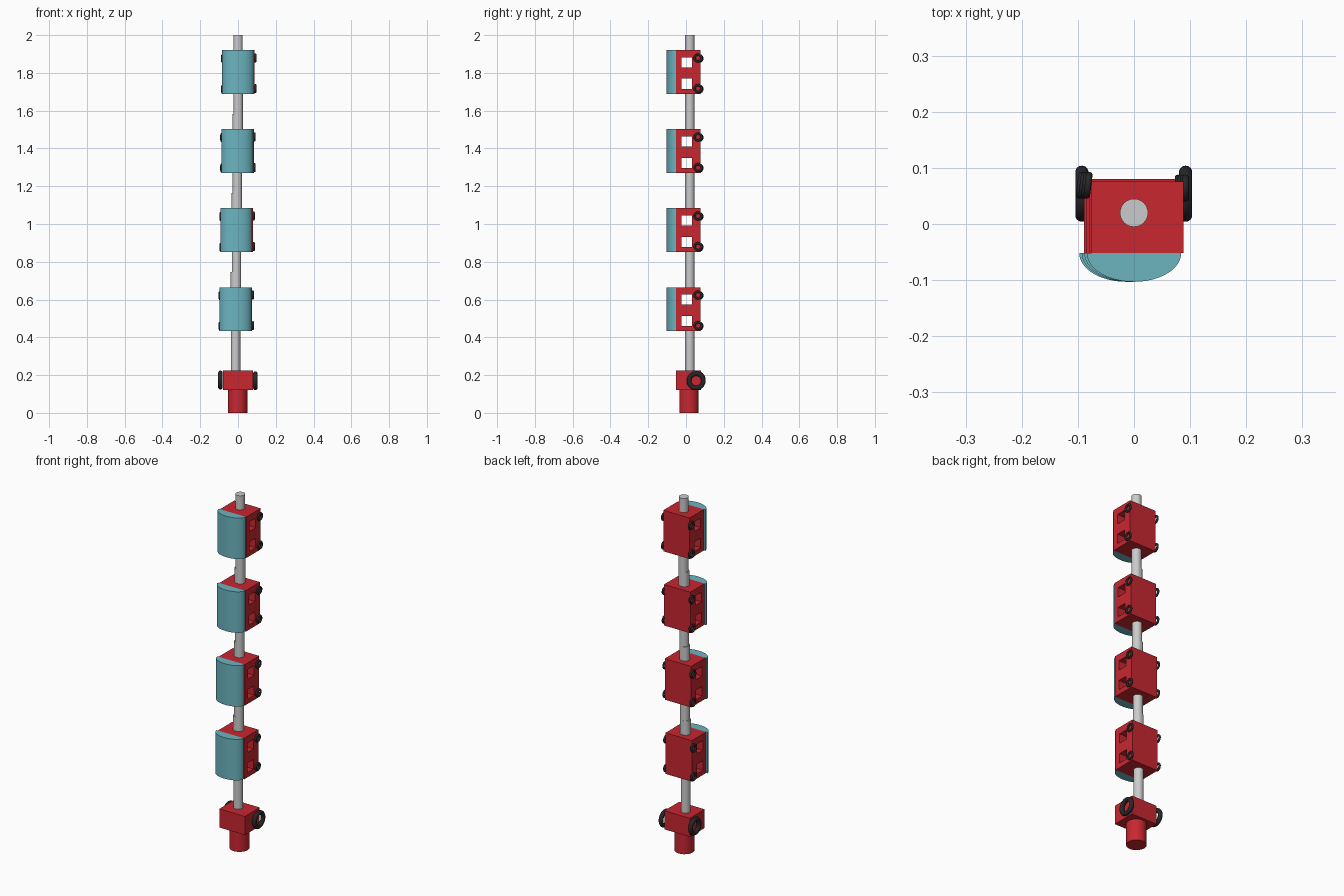
import bpy, bmesh, math

if "Cube" in bpy.data.objects:
    bpy.data.objects.remove(bpy.data.objects["Cube"])


def material(name, rgb):
    m = bpy.data.materials.new(name)
    m.diffuse_color = (*rgb, 1)
    m.use_nodes = True
    m.node_tree.nodes["Principled BSDF"].inputs["Base Color"].default_value = m.diffuse_color
    return m


RED = material("red", (0.58, 0.02, 0.03))
TEAL = material("teal", (0.15, 0.46, 0.53))
BLACK = material("black", (0.02, 0.02, 0.022))


def finish(name, mat=None, smooth=True):
    ob = bpy.context.object
    ob.name = name
    if mat:
        ob.data.materials.append(mat)
    if smooth:
        bpy.ops.object.shade_smooth_by_angle(angle=math.radians(35))
    return ob


def box(name, x, y, z, mat=None):
    # each axis is a (low, high) pair
    bpy.ops.mesh.primitive_cube_add(size=1, location=[(a + b) / 2 for a, b in (x, y, z)])
    bpy.context.object.scale = [b - a for a, b in (x, y, z)]
    bpy.ops.object.transform_apply(location=False, rotation=False, scale=True)
    return finish(name, mat, False)


def rod(name, x, y, z0, z1, r, mat=None):
    bpy.ops.mesh.primitive_cylinder_add(vertices=48, radius=r, depth=z1 - z0,
                                        location=(x, y, (z0 + z1) / 2))
    return finish(name, mat)


def tyre(name, x, y, z, outer, minor, tilt=0):
    bpy.ops.mesh.primitive_torus_add(major_radius=outer - minor, minor_radius=minor,
                                     major_segments=40, minor_segments=14,
                                     location=(x, y, z),
                                     rotation=(0, math.pi / 2, tilt))
    return finish(name, BLACK)


def rounded_roof(name, x, z0, z1):
    # half-ellipse cross-section extruded along the car
    bm = bmesh.new()
    n = 32
    ring = [bm.verts.new((x + 0.084 * math.cos(math.pi * i / n),
                          -0.052 - 0.051 * math.sin(math.pi * i / n), z0))
            for i in range(n + 1)]
    face = bm.faces.new(ring)
    ext = bmesh.ops.extrude_face_region(bm, geom=[face])
    for v in ext["geom"]:
        if isinstance(v, bmesh.types.BMVert):
            v.co.z = z1
    bmesh.ops.recalc_face_normals(bm, faces=bm.faces)
    me = bpy.data.meshes.new(name)
    bm.to_mesh(me)
    bm.free()
    ob = bpy.data.objects.new(name, me)
    bpy.context.collection.objects.link(ob)
    bpy.ops.object.select_all(action='DESELECT')
    bpy.context.view_layer.objects.active = ob
    ob.select_set(True)
    return finish(name, TEAL)


# engine: nose, block and two fat tyres
rod("engine_nose", -0.002, 0.016, 0, 0.125, 0.051, RED)
box("engine_block", (-0.08, 0.08), (-0.053, 0.08), (0.12, 0.225), RED)
tyre("engine_wheel_left", -0.093, 0.054, 0.174, 0.05, 0.012)
tyre("engine_wheel_right", 0.092, 0.054, 0.17, 0.05, 0.012)

# four carriages, each drifting slightly sideways
for i in range(4):
    x = -0.0045 * i
    top = 1.92 - 0.4183 * i
    bottom = top - 0.232
    body = box(f"carriage_body_{i}", (x - 0.076, x + 0.0885), (-0.052, 0.076), (bottom, top), RED)

    # window tunnels through the body
    for z in (top - 0.065, top - 0.178):
        cutter = box("window_cutter", (x - 0.2, x + 0.2), (-0.023, 0.031), (z - 0.027, z + 0.027))
        mod = body.modifiers.new("window", 'BOOLEAN')
        mod.operation = 'DIFFERENCE'
        mod.solver = 'EXACT'
        mod.object = cutter
        bpy.context.view_layer.objects.active = body
        bpy.ops.object.modifier_apply(modifier=mod.name)
        bpy.data.objects.remove(cutter)

    rounded_roof(f"carriage_roof_{i}", x, bottom, top)

    # couplings at both ends
    rod(f"coupling_upper_{i}", x, 0.02, top - 0.005, top + 0.08, 0.025)
    rod(f"coupling_lower_{i}", x + 0.001, 0.02, bottom - 0.212, bottom + 0.003, 0.025)

    # thin ring wheels
    for end, z in (("upper", top - 0.041), ("lower", top - 0.203)):
        tyre(f"wheel_right_{end}_{i}", x + 0.092, 0.064, z, 0.024, 0.006)
        tyre(f"wheel_left_{end}_{i}", x - 0.082, 0.069, z - 0.003, 0.024, 0.006, -0.12)
